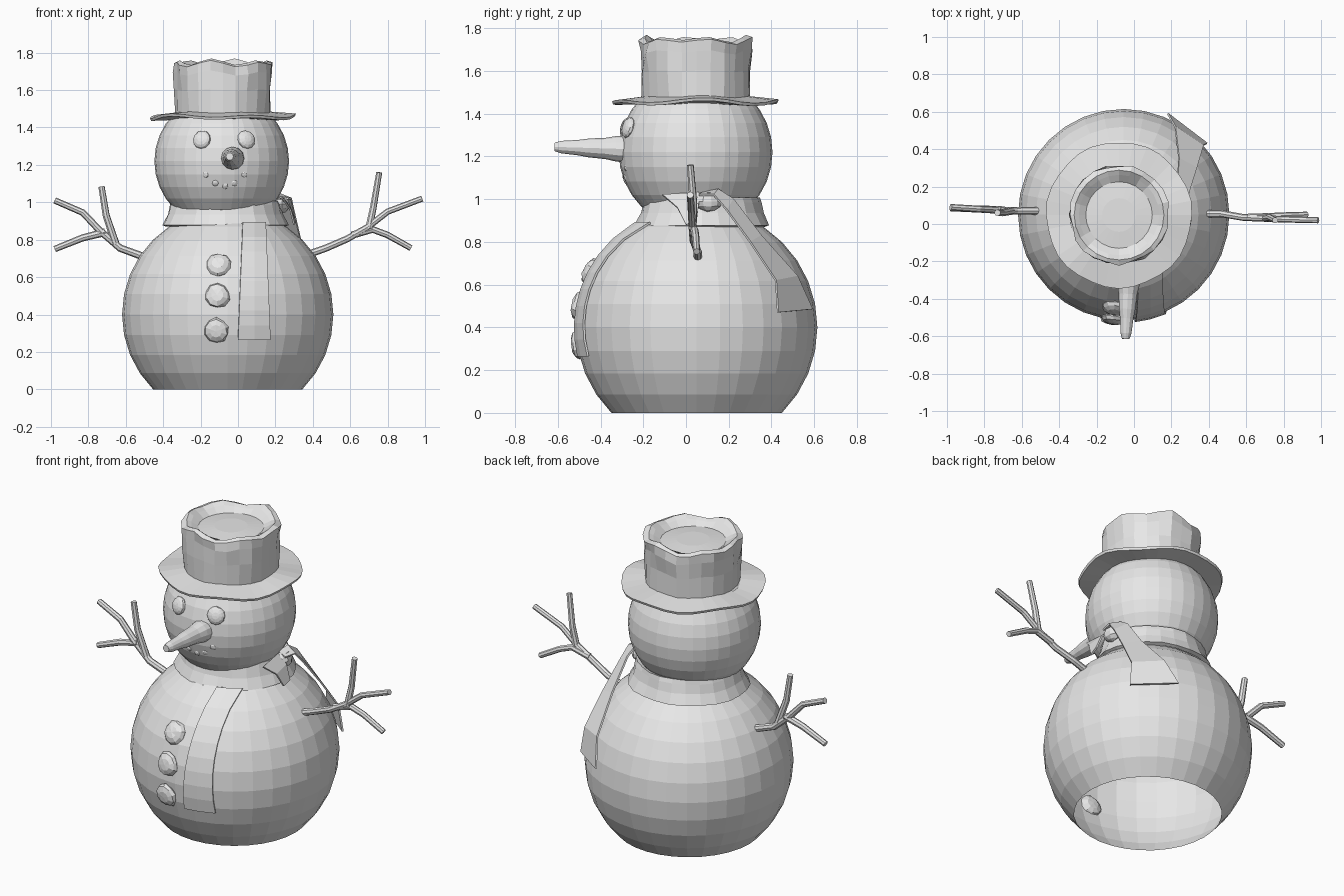
import bpy, bmesh, math, random
from mathutils import Vector, Matrix

random.seed(4)
cube = bpy.data.objects.get("Cube")
if cube:
    bpy.data.objects.remove(cube)

grey = bpy.data.materials.new("plain_grey")
grey.use_nodes = True
grey.diffuse_color = (0.8, 0.8, 0.8, 1)
grey.node_tree.nodes["Principled BSDF"].inputs["Base Color"].default_value = (0.8, 0.8, 0.8, 1)


def finish(name, bm):
    mesh = bpy.data.meshes.new(name)
    bm.to_mesh(mesh)
    bm.free()
    mesh.materials.append(grey)
    ob = bpy.data.objects.new(name, mesh)
    bpy.context.collection.objects.link(ob)
    return ob


def ball(name, center, radius, segs=32, rings=16, scale=(1, 1, 1), facing=None, rough=0, floor=False):
    bm = bmesh.new()
    bmesh.ops.create_uvsphere(bm, u_segments=segs, v_segments=rings, radius=radius)
    for v in bm.verts:
        v.co *= 1 + random.uniform(-rough, rough)
    bmesh.ops.scale(bm, vec=scale, verts=bm.verts)
    if facing:
        turn = Vector(facing).to_track_quat('Z', 'Y').to_matrix()
        bmesh.ops.rotate(bm, matrix=turn, verts=bm.verts)
    bmesh.ops.translate(bm, vec=center, verts=bm.verts)
    if floor:
        bmesh.ops.bisect_plane(bm, geom=bm.verts[:] + bm.edges[:] + bm.faces[:],
                               plane_co=(0, 0, 0), plane_no=(0, 0, 1), clear_inner=True)
    return finish(name, bm)


def lathe(name, profile, center, segs, wobble=None, stretch=1, cap=True, matrix=None):
    """Spin (radius, height) pairs; wobble(angle, row) returns (dr, dz)."""
    bm = bmesh.new()
    rows = []
    for i, (r, z) in enumerate(profile):
        row = []
        for s in range(segs):
            a = math.tau * s / segs
            dr, dz = wobble(a, i) if wobble else (0, 0)
            row.append(bm.verts.new(((r + dr) * math.cos(a) * stretch, (r + dr) * math.sin(a), z + dz)))
        rows.append(row)
    for lo, hi in zip(rows, rows[1:]):
        for s in range(segs):
            t = (s + 1) % segs
            bm.faces.new((lo[s], lo[t], hi[t], hi[s]))
    if cap:
        bm.faces.new(rows[-1])
    if matrix:
        bmesh.ops.transform(bm, matrix=matrix, verts=bm.verts)
    bmesh.ops.translate(bm, vec=center, verts=bm.verts)
    return finish(name, bm)


def cloth(name, rows, thickness=0.01):
    bm = bmesh.new()
    grid = [[bm.verts.new(p) for p in row] for row in rows]
    for a, b in zip(grid, grid[1:]):
        for i in range(len(a) - 1):
            bm.faces.new((a[i], a[i + 1], b[i + 1], b[i]))
    ob = finish(name, bm)
    solid = ob.modifiers.new("thickness", 'SOLIDIFY')
    solid.thickness = thickness
    solid.offset = 0
    return ob


def twig(name, paths, depth=0.02):
    curve = bpy.data.curves.new(name, 'CURVE')
    curve.dimensions = '3D'
    curve.bevel_depth = depth
    curve.bevel_resolution = 2
    curve.use_fill_caps = True
    for path in paths:
        line = curve.splines.new('POLY')
        line.use_smooth = False
        line.points.add(len(path) - 1)
        for i, (p, co) in enumerate(zip(line.points, path)):
            p.co = (*co, 1)
            p.radius = 1.05 - 0.2 * i / (len(path) - 1)
    curve.materials.append(grey)
    ob = bpy.data.objects.new(name, curve)
    bpy.context.collection.objects.link(ob)
    bpy.ops.object.select_all(action='DESELECT')
    ob.select_set(True)
    bpy.context.view_layer.objects.active = ob
    bpy.ops.object.convert(target='MESH')


# Snow body (open underneath) and head
BODY, BODY_R = Vector((-0.055, 0.05, 0.4)), 0.565
HEAD, HEAD_R = Vector((-0.087, 0.045, 1.22)), 0.36
ball("body", BODY, BODY_R, floor=True)
ball("head", HEAD, HEAD_R)


def front_point(center, radius, x, z):
    dx, dz = x - center.x, z - center.z
    return Vector((x, center.y - math.sqrt(radius ** 2 - dx * dx - dz * dz), z))


# Buttons, eyes and nearly buried mouth stones
for i, (x, z) in enumerate([(-0.105, 0.665), (-0.11, 0.5), (-0.115, 0.315)]):
    p = front_point(BODY, BODY_R, x, z)
    ball(f"button_{i + 1}", p, 0.067, 10, 6, (1, 1, 0.5), p - BODY, 0.08)
for side, x in (("right", -0.193), ("left", 0.045)):
    p = front_point(HEAD, HEAD_R, x, 1.335)
    ball(f"{side}_eye", p, 0.05, 12, 8, (1, 1, 0.5), p - HEAD, 0.03)
for i in range(5):
    x = -0.17 + i * 0.05
    p = front_point(HEAD, HEAD_R - 0.014, x, 1.09 + 6 * (x + 0.07) ** 2)
    ball(f"mouth_stone_{i + 1}", p, 0.024, 8, 6, (1, 1, 0.7), p - HEAD, 0.05)

# Carrot nose, slightly bent toward the tip
nose = [(0.062, 0), (0.06, 0.04), (0.05, 0.09), (0.044, 0.17), (0.036, 0.22), (0.029, 0.3), (0.02, 0.33)]
aim = Vector((-0.05, -1, 0.03)).to_track_quat('Z', 'Y').to_matrix().to_4x4()
lathe("carrot_nose", nose, (-0.028, -0.285, 1.235), 12, matrix=aim)

# Hat: wavy brim and crumpled crown with a sunken top
HAT = (-0.08, 0.048, 0)


def brim_wave(a, row):
    weight = (0.3, 1, 1, 0.3)[row]
    return 0.004 * math.sin(7 * a), weight * (0.009 * math.sin(5 * a + 1) + 0.005 * math.cos(3 * a))


lathe("hat_brim", [(0.24, 1.445), (0.385, 1.448), (0.39, 1.462), (0.24, 1.482)], HAT, 32, brim_wave, cap=False)

dents = [[random.uniform(-0.013, 0.01) for _ in range(24)] for _ in range(4)]


def crumple(a, row):
    s = round(a / math.tau * 24) % 24
    dr = dents[row][s] if row < 4 else 0
    dz = 0.012 * math.sin(6 * a) + 0.007 * math.cos(4 * a + 1)
    return dr * (0.3 if row == 0 else 1), dz * (0, 0.4, 0.8, 1, 1, 0.6, 0, 0)[row]


lathe("hat_crown", [(0.255, 1.47), (0.26, 1.6), (0.264, 1.69), (0.265, 1.74), (0.24, 1.75),
                    (0.215, 1.735), (0.178, 1.71), (0.09, 1.718)], HAT, 24, crumple)

# Scarf: neck wrap, knot, flap and two tails
lathe("scarf_wrap", [(0.295, 0.87), (0.316, 0.878), (0.288, 0.935), (0.275, 0.985), (0.268, 1.008), (0.24, 1.0)],
      (-0.07, 0.075, 0), 24, lambda a, i: (0.004 * math.sin(7 * a + i), 0), 1.07, False)
ball("scarf_knot", (0.235, 0.1, 0.99), 0.05, 10, 6, (0.8, 1.3, 0.9), rough=0.1)
cloth("scarf_flap", [[(0.24, -0.11, 1.02), (0.22, 0.06, 1.03)],
                     [(0.28, -0.04, 0.96), (0.275, 0.06, 0.98)],
                     [(0.3, 0, 0.88), (0.305, 0.05, 0.9)]])
front_rows = []
for i in range(9):
    t = i / 8
    z = 0.89 - 0.625 * t
    left, right = 0.025 - 0.025 * t, 0.148 + 0.025 * t
    front_rows.append([front_point(BODY, BODY_R + 0.008, left + (right - left) * k / 2, z) for k in range(3)])
cloth("scarf_front_tail", front_rows)
cloth("scarf_back_tail", [[(0.21, 0.08, 1.03), (0.27, 0.06, 1.02)],
                          [(0.22, 0.15, 1.045), (0.285, 0.13, 1.02)],
                          [(0.23, 0.22, 1.0), (0.3, 0.19, 0.95)],
                          [(0.24, 0.35, 0.83), (0.335, 0.3, 0.8)],
                          [(0.22, 0.52, 0.64), (0.37, 0.42, 0.62)],
                          [(0.18, 0.59, 0.485), (0.39, 0.43, 0.47)]])

# Twig arms with three fingers each
twig("right_arm", [
    [(-0.48, 0.07, 0.7), (-0.63, 0.07, 0.755), (-0.74, 0.075, 0.85), (-0.83, 0.08, 0.945), (-0.98, 0.09, 1.01)],
    [(-0.71, 0.075, 0.84), (-0.83, 0.08, 0.81), (-0.98, 0.085, 0.75)],
    [(-0.655, 0.07, 0.78), (-0.705, 0.06, 0.93), (-0.73, 0.06, 1.085)]])
twig("left_arm", [
    [(0.37, 0.055, 0.72), (0.47, 0.055, 0.755), (0.585, 0.035, 0.805), (0.69, 0.03, 0.865), (0.8, 0.025, 0.95), (0.985, 0.02, 1.02)],
    [(0.61, 0.035, 0.825), (0.72, 0.04, 0.855), (0.8, 0.045, 0.825), (0.925, 0.05, 0.755)],
    [(0.7, 0.03, 0.86), (0.725, 0.035, 0.98), (0.755, 0.02, 1.16)]], 0.019)
